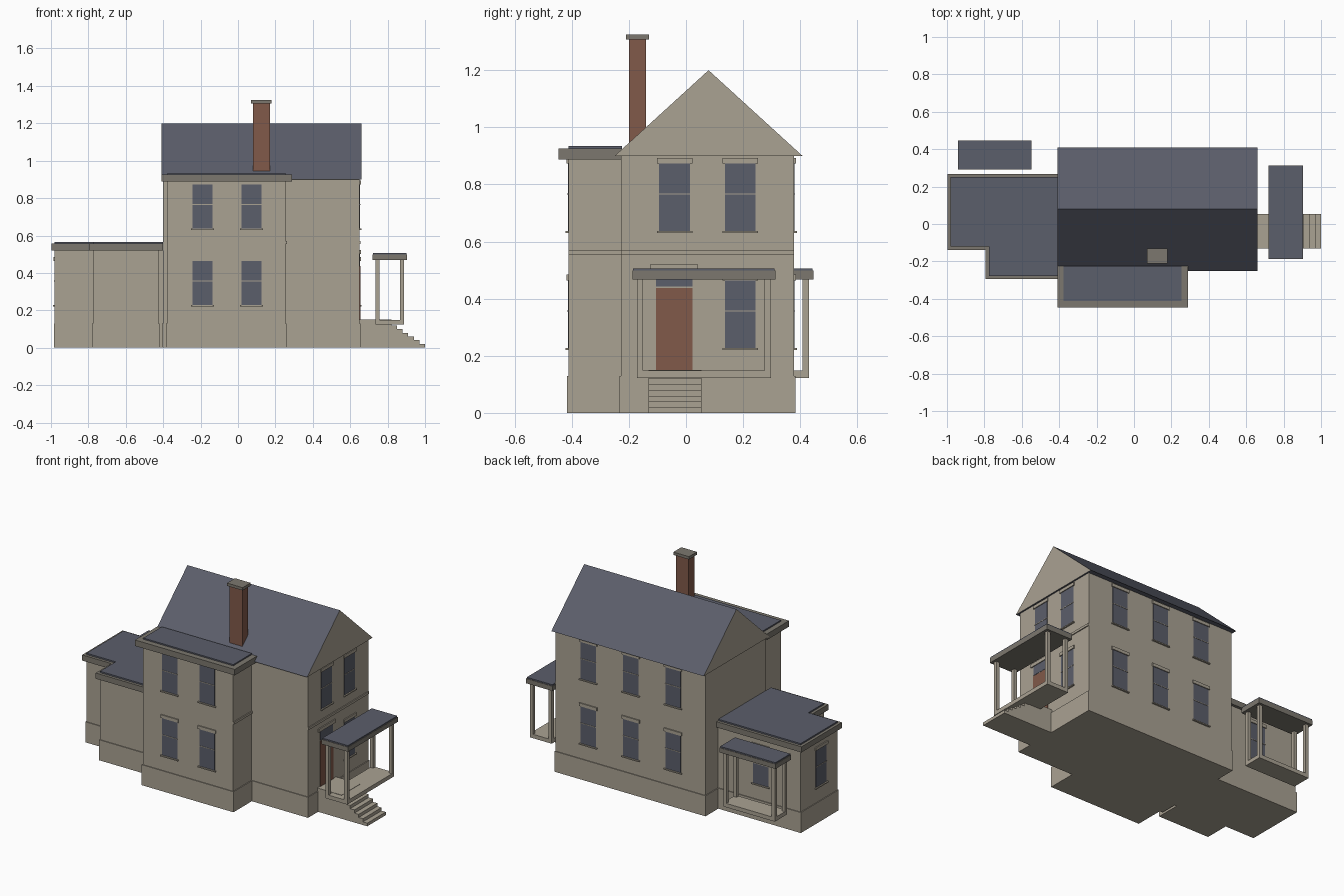
import bpy, bmesh
from mathutils import Vector

cube = bpy.data.objects.get("Cube")
if cube:
    bpy.data.objects.remove(cube, do_unlink=True)


def material(name, rgb):
    m = bpy.data.materials.new(name)
    m.use_nodes = True
    m.diffuse_color = (*rgb, 1)
    m.node_tree.nodes["Principled BSDF"].inputs["Base Color"].default_value = (*rgb, 1)
    return m


WALL = material("warm stone", (0.40, 0.36, 0.29))
SLATE = material("slate blue", (0.105, 0.112, 0.145))
TRIM = material("grey trim", (0.20, 0.185, 0.157))
BRICK = material("red brick", (0.22, 0.10, 0.068))


def extrude(name, points, direction, *mats):
    """Solid from a flat outline pushed along a direction."""
    bm = bmesh.new()
    face = bm.faces.new([bm.verts.new(p) for p in points])
    moved = bmesh.ops.extrude_face_region(bm, geom=[face])["geom"]
    verts = [v for v in moved if isinstance(v, bmesh.types.BMVert)]
    bmesh.ops.translate(bm, verts=verts, vec=Vector(direction))
    bmesh.ops.recalc_face_normals(bm, faces=bm.faces)
    mesh = bpy.data.meshes.new(name)
    bm.to_mesh(mesh)
    bm.free()
    for m in mats:
        mesh.materials.append(m)
    ob = bpy.data.objects.new(name, mesh)
    bpy.context.collection.objects.link(ob)
    return ob


def box(name, x, y, z, mat):
    corners = [(x[0], y[0], z[0]), (x[1], y[0], z[0]), (x[1], y[1], z[0]), (x[0], y[1], z[0])]
    return extrude(name, corners, (0, 0, z[1] - z[0]), mat)


def grow(r, d):
    return (r[0] - d, r[1] + d)


def panel(name, axis, wall, sign, along, z, depth, mat):
    """Plate standing out from a wall that faces along the given axis."""
    out = sorted((wall - sign * 0.004, wall + sign * depth))
    x, y = (out, along) if axis == "x" else (along, out)
    return box(name, x, y, z, mat)


def window(name, axis, wall, sign, centre, sill):
    half, top = 0.054, sill + 0.236
    span = (centre - half, centre + half)
    panel(name + "_glass", axis, wall, sign, span, (sill, top), 0.002, SLATE)
    mid = sill + 0.129
    panel(name + "_rail", axis, wall, sign, span, (mid - 0.002, mid + 0.002), 0.004, WALL)
    panel(name + "_sill", axis, wall, sign, grow(span, 0.008), (sill - 0.007, sill), 0.010, WALL)
    panel(name + "_header", axis, wall, sign, grow(span, 0.008), (top, top + 0.02), 0.007, WALL)


# Wall masses, each with a slightly wider plinth
masses = {
    "main_house": ((-0.40, 0.65), (-0.228, 0.378), 0.90),
    "front_bay": ((-0.38, 0.255), (-0.412, -0.20), 0.89),
    "side_wing": ((-0.98, -0.39), (-0.12, 0.25), 0.53),
    "wing_front": ((-0.775, -0.425), (-0.275, -0.10), 0.53),
}
for name, (x, y, top) in masses.items():
    box(name + "_walls", x, y, (0, top), WALL)
    box(name + "_plinth", grow(x, 0.005), grow(y, 0.005), (0, 0.13), WALL)

# Gabled roof: slate slopes and soffit, stone gable ends
roof = extrude("gable_roof", [(-0.41, -0.25, 0.90), (-0.41, 0.408, 0.90), (-0.41, 0.079, 1.20)],
               (1.07, 0, 0), SLATE, WALL)
for p in roof.data.polygons:
    p.material_index = int(abs(p.normal.x) > 0.9)

# Chimney
box("chimney_stack", (0.08, 0.17), (-0.20, -0.14), (0.90, 1.307), BRICK)
box("chimney_cap", (0.07, 0.18), (-0.21, -0.13), (1.307, 1.325), TRIM)

# Flat roof over the bay
box("bay_cornice", (-0.41, 0.29), (-0.447, -0.225), (0.888, 0.926), TRIM)
box("bay_roof", (-0.377, 0.255), (-0.412, -0.225), (0.92, 0.934), SLATE)


# Flat stepped roof over the wing
def wing_roof(name, d, z0, z1, mat):
    pts = [(-0.98 - d, 0.25 + d), (-0.98 - d, -0.12 - d), (-0.775 - d, -0.12 - d),
           (-0.775 - d, -0.277 - d), (-0.402, -0.277 - d), (-0.402, 0.25 + d)]
    extrude(name, [(x, y, z0) for x, y in pts], (0, 0, z1 - z0), mat)


wing_roof("wing_cornice", 0.018, 0.52, 0.556, TRIM)
wing_roof("wing_roof", 0, 0.55, 0.565, SLATE)


# Porches: floor, four posts and a flat roof
def porch(name, x, y):
    box(name + "_floor", x, y, (0.123, 0.148), WALL)
    for i in (0, 1):
        for j in (0, 1):
            px = (x[i], x[i] + 0.022 * (1 - 2 * i))
            py = (y[j], y[j] + 0.022 * (1 - 2 * j))
            box(name + "_post", sorted(px), sorted(py), (0.14, 0.472), WALL)
    box(name + "_cornice", grow(x, 0.016), grow(y, 0.016), (0.468, 0.498), TRIM)
    box(name + "_roof", grow(x, 0.013), grow(y, 0.013), (0.49, 0.506), SLATE)


porch("side_porch", (0.735, 0.888), (-0.172, 0.297))
porch("back_porch", (-0.925, -0.563), (0.307, 0.43))

# Entrance steps
for i in range(7):
    top = 0.15 if i == 6 else 0.02 * (i + 1)
    box("step", (0.64, 1.0 - 0.03 * i), (-0.132, 0.054), (0.02 * i, top), WALL)

# Front door with transom and header
door = (-0.105, 0.022)
panel("front_door", "x", 0.65, 1, door, (0.148, 0.437), 0.004, BRICK)
panel("door_transom", "x", 0.65, 1, door, (0.442, 0.50), 0.002, SLATE)
panel("door_header", "x", 0.65, 1, grow(door, 0.019), (0.50, 0.522), 0.007, WALL)

# Windows
LOW, HIGH = 0.228, 0.637
for sill in (LOW, HIGH):
    for x in (-0.19, 0.072):
        window("bay_window", "y", -0.412, -1, x, sill)
    for x in (-0.175, 0.122, 0.42):
        window("back_window", "y", 0.378, 1, x, sill)
    window("side_window", "x", 0.65, 1, 0.19, sill)
window("side_window", "x", 0.65, 1, -0.04, HIGH)
window("wing_window", "x", -0.98, -1, 0.045, LOW)
window("wing_back_window", "y", 0.25, 1, -0.70, LOW)

# Belt course on the entrance side
panel("main_belt", "x", 0.65, 1, (-0.228, 0.378), (0.555, 0.57), 0.006, WALL)
panel("bay_belt", "x", 0.255, 1, (-0.412, -0.228), (0.555, 0.57), 0.006, WALL)
